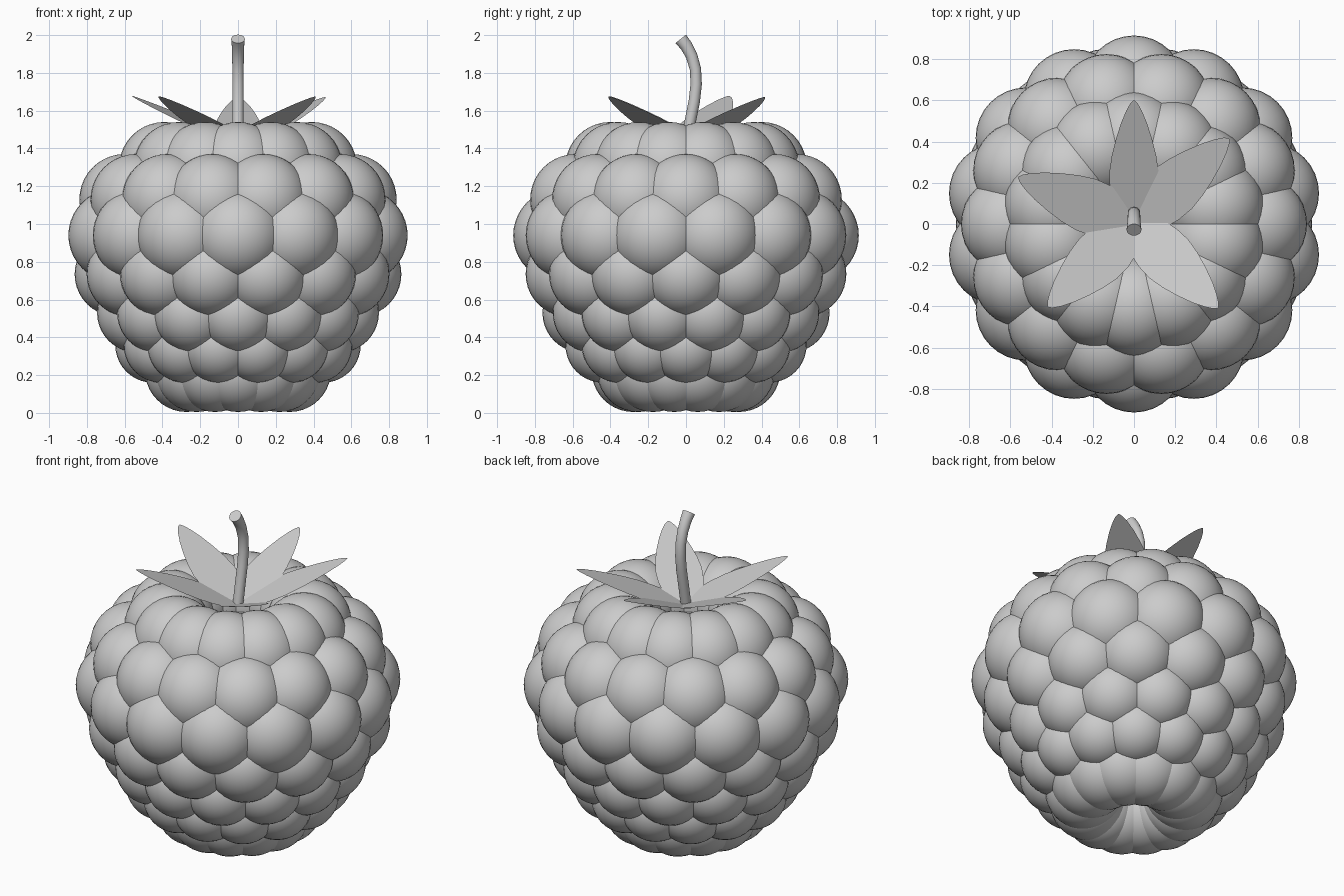
import bpy, bmesh, math
from mathutils import Matrix, Vector

if "Cube" in bpy.data.objects:
    bpy.data.objects.remove(bpy.data.objects["Cube"])


def make_object(name, bm, angle=None):
    mesh = bpy.data.meshes.new(name)
    bm.to_mesh(mesh)
    bm.free()
    for p in mesh.polygons:
        p.use_smooth = True
    ob = bpy.data.objects.new(name, mesh)
    bpy.context.collection.objects.link(ob)
    if angle:
        bpy.ops.object.select_all(action='DESELECT')
        ob.select_set(True)
        bpy.context.view_layer.objects.active = ob
        bpy.ops.object.shade_smooth_by_angle(angle=math.radians(angle))
    return ob


# Rings of round drupelets: (ring radius, height, drupelet radius), staggered
COUNT = 14
rings = [(0.28, 0.225, 0.22), (0.45, 0.36, 0.20), (0.55, 0.53, 0.21),
         (0.64, 0.735, 0.225), (0.67, 0.94, 0.245), (0.60, 1.13, 0.24),
         (0.40, 1.30, 0.24)]
for i, (ring_r, z, r) in enumerate(rings):
    bm = bmesh.new()
    for k in range(COUNT):
        a = -math.pi / 2 + (k + 0.5 * (i % 2)) * math.tau / COUNT
        pos = Vector((ring_r * math.cos(a), ring_r * math.sin(a), z))
        bmesh.ops.create_uvsphere(bm, u_segments=32, v_segments=20, radius=r,
                                  matrix=Matrix.Translation(pos))
    make_object(f"drupelet_ring_{i + 1}", bm)

# Inner core that closes the fruit
bm = bmesh.new()
bmesh.ops.create_uvsphere(bm, u_segments=32, v_segments=20, radius=1.0,
                          matrix=Matrix.Translation((0, 0, 0.76)) @ Matrix.Diagonal((0.6, 0.6, 0.56, 1)))
make_object("core", bm)

# Leaves: flat blades tilted upwards, (distance, half width) along the blade
blade = [(0, 0.03), (0.04, 0.08), (0.1, 0.115), (0.17, 0.13), (0.25, 0.133),
         (0.33, 0.12), (0.41, 0.098), (0.49, 0.07), (0.55, 0.042), (0.585, 0.02), (0.6, 0.004)]
leaves = [(90, 0.60, 0.9), (42, 0.62, 1.0), (-45, 0.575, 1.0), (-136, 0.58, 1.0), (158, 0.605, 1.0)]
for n, (deg, length, width) in enumerate(leaves):
    bm = bmesh.new()
    rows = []
    for d, w in blade:
        d *= length / 0.6
        z = 1.42 + 0.002 * n + 0.25 * d / length
        rows.append([bm.verts.new((d, s * w * width, z)) for s in (-1, 0, 1)])
    for a, b in zip(rows, rows[1:]):
        for j in range(2):
            bm.faces.new((a[j], b[j], b[j + 1], a[j + 1]))
    bmesh.ops.rotate(bm, verts=bm.verts, cent=(0, 0, 0),
                     matrix=Matrix.Rotation(math.radians(deg), 3, 'Z'))
    make_object(f"leaf_{n + 1}", bm)

# Curved stem: (y, z, radius) along its path
path = [(0.0, 1.42, 0.03), (0.022, 1.54, 0.03), (0.044, 1.65, 0.03), (0.054, 1.74, 0.03),
        (0.05, 1.82, 0.03), (0.03, 1.89, 0.031), (0.0, 1.945, 0.033), (-0.028, 1.98, 0.036)]
bm = bmesh.new()
SIDES = 20
loops = []
for i, (y, z, r) in enumerate(path):
    p, q = path[max(i - 1, 0)], path[min(i + 1, len(path) - 1)]
    t = Vector((0, q[0] - p[0], q[1] - p[1])).normalized()
    side = Vector((1, 0, 0))
    up = t.cross(side)
    loops.append([bm.verts.new(Vector((0, y, z)) + r * (math.cos(a) * side + math.sin(a) * up))
                  for a in (k * math.tau / SIDES for k in range(SIDES))])
for a, b in zip(loops, loops[1:]):
    for k in range(SIDES):
        m = (k + 1) % SIDES
        bm.faces.new((a[k], a[m], b[m], b[k]))
bm.faces.new(loops[0][::-1])
bm.faces.new(loops[-1])
make_object("stem", bm, 40)
